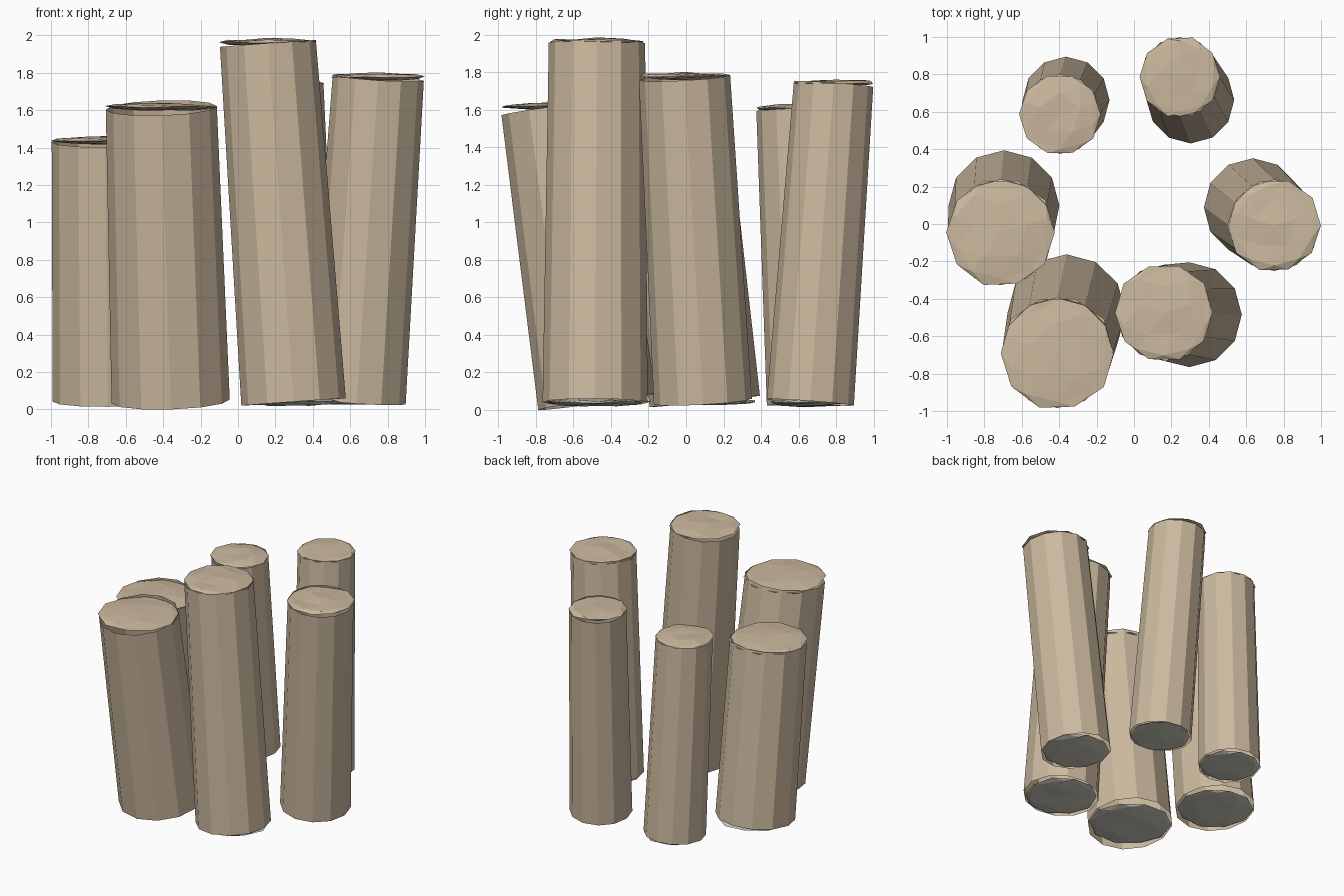
import bpy, bmesh, math, random
from mathutils import Vector, Matrix

if "Cube" in bpy.data.objects:
    bpy.data.objects.remove(bpy.data.objects["Cube"])

random.seed(4)


def material(name, color):
    m = bpy.data.materials.new(name)
    m.diffuse_color = (*color, 1)
    m.use_nodes = True
    m.node_tree.nodes["Principled BSDF"].inputs["Base Color"].default_value = m.diffuse_color
    return m


TAN = material("tan_stone", (0.60, 0.485, 0.345))
GREY = material("grey_underside", (0.62, 0.61, 0.53))


def finish(name, bm, matrix, mat):
    mesh = bpy.data.meshes.new(name)
    bm.to_mesh(mesh)
    bm.free()
    mesh.materials.append(mat)
    obj = bpy.data.objects.new(name, mesh)
    obj.matrix_world = matrix
    bpy.context.collection.objects.link(obj)


def ring(bm, radius, z, sides=12):
    return [bm.verts.new((radius * math.cos(math.tau * i / sides),
                          radius * math.sin(math.tau * i / sides), z))
            for i in range(sides)]


def lens(name, centre, radius, mat):
    # Rough, flattened ten-sided disc that lies level
    bm = bmesh.new()
    bmesh.ops.create_icosphere(bm, subdivisions=2, radius=1)
    bmesh.ops.rotate(bm, verts=bm.verts, cent=(0, 0, 0),
                     matrix=Matrix.Rotation(math.radians(18), 3, 'Z'))
    for v in bm.verts:
        k = radius * random.uniform(0.98, 1.01)
        v.co = Vector((v.co.x * k, v.co.y * k,
                       v.co.z * 0.018 + random.uniform(-0.006, 0.006)))
    finish(name, bm, Matrix.Translation(centre), mat)


def pillar(name, base, top, r_base, r_top):
    base, top = Vector(base), Vector(top)
    axis = top - base
    lean = Vector((0, 0, 1)).rotation_difference(axis).to_matrix().to_4x4()

    # Leaning, tapered twelve-sided shaft with open ends
    bm = bmesh.new()
    low, high = ring(bm, r_base, 0), ring(bm, r_top, axis.length)
    for i in range(12):
        j = (i + 1) % 12
        bm.faces.new((low[i], low[j], high[j], high[i]))
    finish(name + "_shaft", bm, Matrix.Translation(base) @ lean, TAN)

    # Level discs closing both ends
    lens(name + "_cap", top + Vector((0, 0, 0.006)), r_top * 1.03, TAN)
    lens(name + "_underside", base, r_base * 0.96, GREY)


# name, base centre, top centre, base radius, top radius
PILLARS = [
    ("left_pillar", (-0.695, 0.10, 0.045), (-0.712, -0.045, 1.432), 0.296, 0.284),
    ("front_left_pillar", (-0.36, -0.475, 0.043), (-0.41, -0.69, 1.612), 0.316, 0.297),
    ("front_pillar", (0.297, -0.485, 0.04), (0.16, -0.475, 1.957), 0.280, 0.257),
    ("right_pillar", (0.635, 0.09, 0.045), (0.750, -0.008, 1.773), 0.262, 0.244),
    ("back_right_pillar", (0.303, 0.663, 0.04), (0.245, 0.787, 1.738), 0.233, 0.212),
    ("back_left_pillar", (-0.363, 0.663, 0.035), (-0.395, 0.587, 1.605), 0.232, 0.212),
]
for p in PILLARS:
    pillar(*p)
